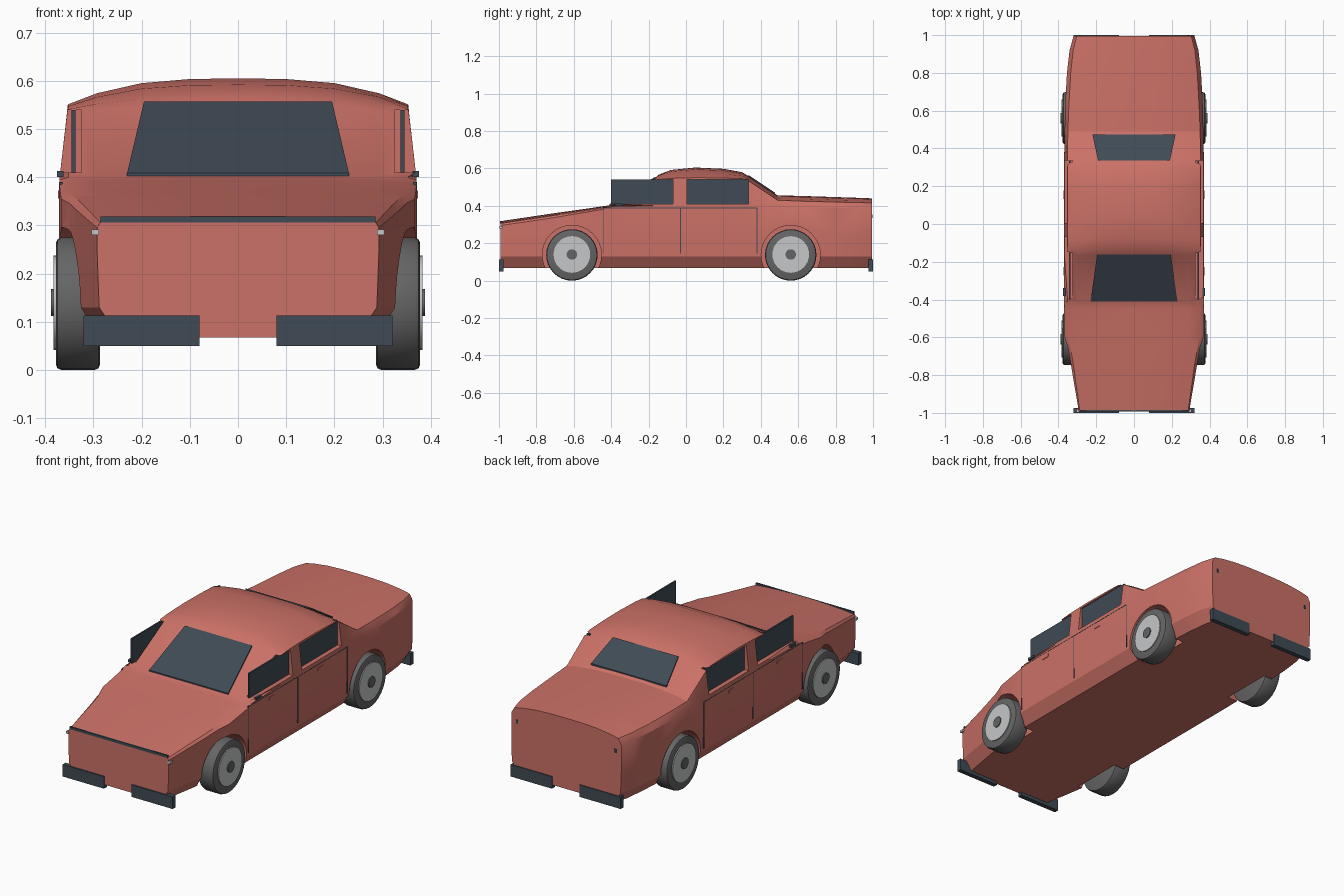
import bpy, bmesh
from math import pi
from mathutils import Matrix, Vector

cube = bpy.data.objects.get("Cube")
if cube:
    bpy.data.objects.remove(cube, do_unlink=True)


def material(name, rgb):
    m = bpy.data.materials.new(name)
    m.use_nodes = True
    m.diffuse_color = (*rgb, 1)
    m.node_tree.nodes["Principled BSDF"].inputs["Base Color"].default_value = (*rgb, 1)
    return m


PAINT = material("red_paint", (0.60, 0.165, 0.135))
DARK = material("dark_glass", (0.05, 0.07, 0.09))
RUBBER = material("grey_rubber", (0.13, 0.13, 0.13))
SILVER = material("silver", (0.56, 0.57, 0.58))


def finish(name, bm, mat=None, smooth=False):
    bmesh.ops.recalc_face_normals(bm, faces=bm.faces)
    me = bpy.data.meshes.new(name)
    bm.to_mesh(me)
    bm.free()
    ob = bpy.data.objects.new(name, me)
    bpy.context.collection.objects.link(ob)
    if mat:
        me.materials.append(mat)
    if smooth:
        shade(ob)
    return ob


def shade(ob):
    bpy.ops.object.select_all(action='DESELECT')
    ob.select_set(True)
    bpy.context.view_layer.objects.active = ob
    bpy.ops.object.shade_smooth_by_angle(angle=pi / 6)


def box(name, lo, hi, mat=None):
    lo, hi = Vector(lo), Vector(hi)
    bm = bmesh.new()
    size = [abs(v) for v in hi - lo]
    bmesh.ops.create_cube(bm, size=1, matrix=Matrix.Translation((lo + hi) / 2) @ Matrix.Diagonal((*size, 1)))
    return finish(name, bm, mat)


def disc(name, x0, x1, y, z, r, mat=None, bevel=0):
    # cylinder lying along x
    bm = bmesh.new()
    place = Matrix.Translation(((x0 + x1) / 2, y, z)) @ Matrix.Rotation(pi / 2, 4, 'Y')
    bmesh.ops.create_cone(bm, cap_ends=True, segments=32, radius1=r, radius2=r,
                          depth=abs(x1 - x0), matrix=place)
    if bevel:
        rims = [e for e in bm.edges if any(len(f.verts) > 4 for f in e.link_faces)]
        bmesh.ops.bevel(bm, geom=rims, offset=bevel, segments=2, profile=0.5, affect='EDGES')
    return finish(name, bm, mat, True)


def glass(name, bottom, top):
    # thin sloping pane; each end is (half width, y, z)
    bm = bmesh.new()
    corners = [(s * w, y, z) for (w, y, z), signs in ((bottom, (-1, 1)), (top, (1, -1))) for s in signs]
    up = [bm.verts.new(c) for c in corners]
    low = [bm.verts.new((x, y, z - 0.008)) for x, y, z in corners]
    bm.faces.new(up)
    bm.faces.new(low)
    for i in range(4):
        j = (i + 1) % 4
        bm.faces.new((up[i], up[j], low[j], low[i]))
    return finish(name, bm, DARK)


# Body shell: y, half width, belt height, shoulder half width, shoulder height, crown height
STATIONS = [
    (-0.993, .292, .295, .286, .306, .318),
    (-0.75, .333, .33, .320, .342, .354),
    (-0.66, .348, .345, .335, .356, .367),
    (-0.60, .367, .355, .350, .365, .375),
    (-0.45, .370, .38, .352, .389, .397),
    (-0.41, .370, .395, .352, .400, .403),
    (-0.165, .370, .40, .353, .530, .550),
    (-0.145, .370, .40, .353, .541, .567),
    (-0.08, .370, .40, .353, .547, .592),
    (0.05, .370, .40, .353, .551, .605),
    (0.20, .370, .40, .353, .549, .598),
    (0.30, .370, .40, .353, .545, .580),
    (0.34, .370, .40, .353, .530, .555),
    (0.49, .367, .40, .350, .430, .456),
    (0.62, .365, .39, .345, .425, .453),
    (0.80, .355, .39, .335, .420, .447),
    (0.92, .341, .388, .322, .418, .443),
    (0.995, .320, .385, .303, .415, .440),
]


def section(y, w, belt, ws, zs, top):
    half = [(w - .045, .068), (w - .004, .13), (w, .24), (w, belt), (ws, zs)]
    half += [(f * ws, zs + (top - zs) * (1 - f ** 3)) for f in (.83, .57, .28)]
    ring = half + [(0, top)] + [(-x, z) for x, z in reversed(half)]
    return [(x, y, z) for x, z in ring]


bm = bmesh.new()
rings = [[bm.verts.new(p) for p in section(*s)] for s in STATIONS]
for a, b in zip(rings, rings[1:]):
    for i in range(len(a)):
        j = (i + 1) % len(a)
        bm.faces.new((a[i], a[j], b[j], b[i]))
bm.faces.new(rings[0])
bm.faces.new(rings[-1])
body = finish("body", bm, PAINT)

# Wheel arches and side window recesses
AXLES = {"front": -0.61, "rear": 0.56}
WINDOWS = {"front": (-0.40, -0.07), "rear": (0.005, 0.335)}
cutters = []
for s in (1, -1):
    for y in AXLES.values():
        cutters.append(disc("arch_cutter", s * .265, s * .45, y, .138, .158))
    for y0, y1 in WINDOWS.values():
        cutters.append(box("window_cutter", (s * .325, y0, .41), (s * .45, y1, .54)))
for c in cutters:
    c.hide_render = True
    mod = body.modifiers.new("cut", 'BOOLEAN')
    mod.operation = 'DIFFERENCE'
    mod.solver = 'EXACT'
    mod.object = c
    bpy.context.view_layer.objects.active = body
    bpy.ops.object.modifier_apply(modifier=mod.name)
    bpy.data.objects.remove(c, do_unlink=True)
shade(body)

# Windscreen and back window
glass("windscreen", (.23, -.41, .409), (.195, -.162, .557))
glass("back_window", (.22, .475, .471), (.19, .335, .564))

# Front grille strip along the bonnet edge
box("bonnet_strip", (-.285, -.9935, .306), (.285, -.985, .319), DARK)

for s, side in ((1, "left"), (-1, "right")):
    # Wheels
    for end, y in AXLES.items():
        disc(f"{end}_{side}_tyre", s * .286, s * .378, y, .1375, .1375, RUBBER, .012)
        disc(f"{end}_{side}_rim", s * .37, s * .383, y, .14, .098, SILVER)
        disc(f"{end}_{side}_hub", s * .37, s * .388, y, .14, .028, RUBBER)
    # Side windows
    for end, (y0, y1) in WINDOWS.items():
        box(f"{end}_{side}_window", (s * .337, y0, .41), (s * .345, y1, .54), DARK)
    # Door seams
    for n, y in enumerate((-.44, -.03, .38)):
        box(f"{side}_door_seam_{n}", (s * .364, y - .002, .145), (s * .371, y + .002, .388), DARK)
    box(f"{side}_door_top_seam", (s * .364, -.44, .387), (s * .371, .38, .39), DARK)
    # Handles and mirrors
    for end, y in (("front", -.25), ("rear", .155)):
        box(f"{end}_{side}_handle", (s * .364, y - .022, .356), (s * .373, y + .022, .372), PAINT)
    box(f"{side}_mirror", (s * .362, -.38, .40), (s * .375, -.34, .413), DARK)
    # Bumpers and lamps
    for end, y0, y1 in (("front", -1, -.975), ("rear", .975, 1)):
        box(f"{end}_{side}_bumper", (s * .08, y0, .05), (s * .32, y1, .113), DARK)
    box(f"{side}_headlamp", (s * .288, -.997, .28), (s * .304, -.98, .292), SILVER)
    box(f"{side}_tail_marker", (s * .28, .99, .335), (s * .291, .998, .355), DARK)
